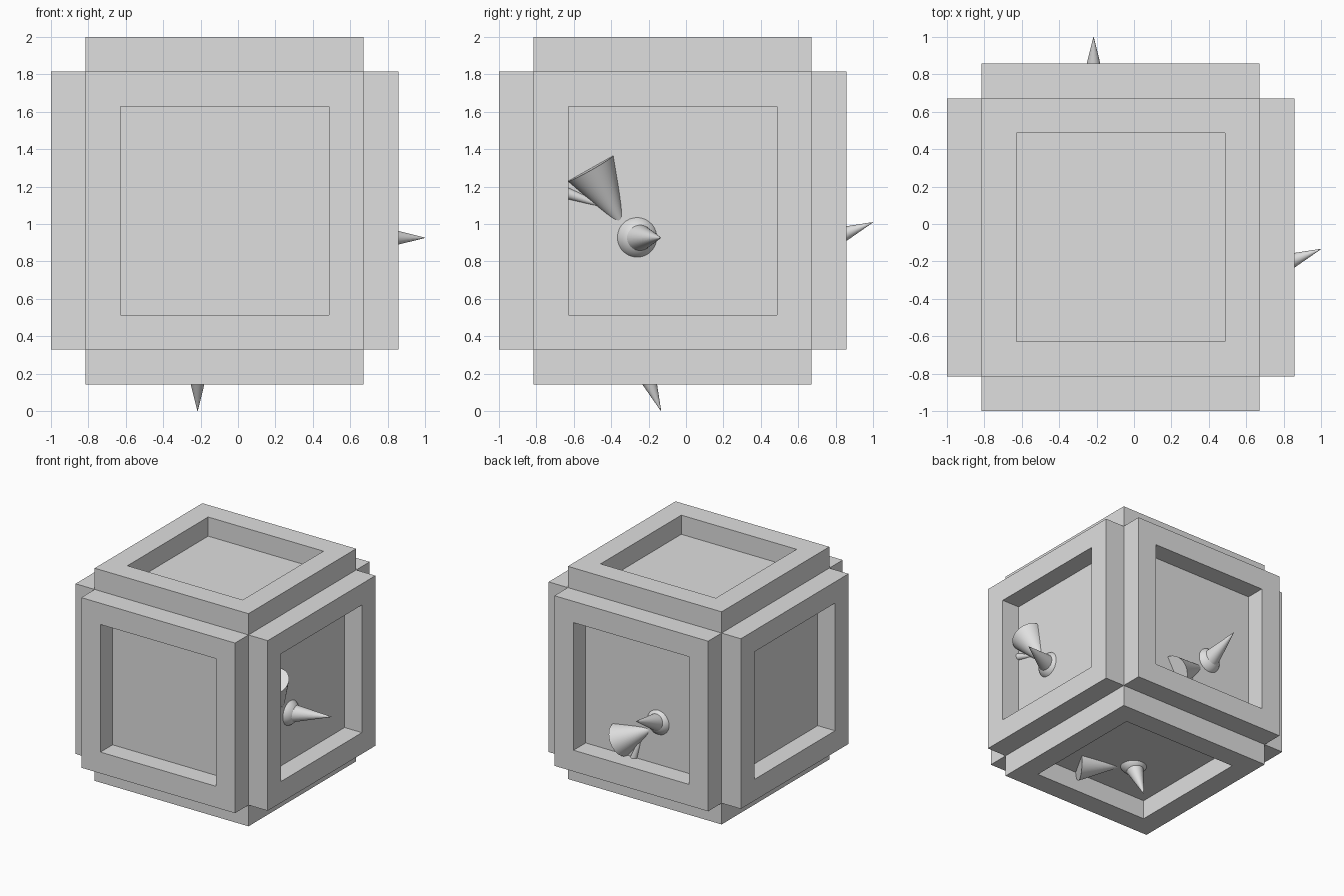
import bpy, bmesh
from mathutils import Vector, Matrix

if "Cube" in bpy.data.objects:
    bpy.data.objects.remove(bpy.data.objects["Cube"])

CENTRE = Vector((-0.0714, -0.0714, 1.0714))
U = 0.3714                      # block is 5 units wide overall

grey = bpy.data.materials.new("plain grey")
grey.diffuse_color = (0.74, 0.74, 0.74, 1)
grey.use_nodes = True
grey.node_tree.nodes["Principled BSDF"].inputs["Base Color"].default_value = grey.diffuse_color


def finish(name, bm, smooth=False):
    me = bpy.data.meshes.new(name)
    bm.to_mesh(me)
    bm.free()
    me.materials.append(grey)
    ob = bpy.data.objects.new(name, me)
    bpy.context.collection.objects.link(ob)
    if smooth:
        bpy.ops.object.select_all(action='DESELECT')
        ob.select_set(True)
        bpy.context.view_layer.objects.active = ob
        bpy.ops.object.shade_smooth_by_angle(angle=0.6)
    return ob


def push(bm, faces, dist):
    """Extrude every face on its own along its outward direction."""
    new = bmesh.ops.extrude_discrete_faces(bm, faces=faces)["faces"]
    for f in new:
        out = f.calc_center_median().normalized()
        bmesh.ops.translate(bm, vec=out * dist, verts=f.verts[:])
    return new


# Block: cube core, a raised frame on each face, a recessed panel in each frame
bm = bmesh.new()
bmesh.ops.create_cube(bm, size=4 * U)
tops = push(bm, bm.faces[:], 0.5 * U)
bm.normal_update()
bmesh.ops.inset_individual(bm, faces=tops, thickness=0.5 * U, depth=0,
                           use_even_offset=True)
push(bm, tops, -0.45 * U)
bmesh.ops.recalc_face_normals(bm, faces=bm.faces[:])
bmesh.ops.translate(bm, vec=CENTRE, verts=bm.verts[:])
finish("framed_block", bm)


def cone(name, rot, base, tip, r):
    base, tip = rot @ Vector(base), rot @ Vector(tip)
    d = tip - base
    m = (Matrix.Translation(CENTRE + (base + tip) / 2)
         @ d.to_track_quat('Z', 'Y').to_matrix().to_4x4())
    bm = bmesh.new()
    bmesh.ops.create_cone(bm, cap_ends=True, segments=48, radius1=r,
                          radius2=0.001, depth=d.length, matrix=m)
    finish(name, bm, True)


# Ornament of ball, spike and two cones, defined on the right face and
# turned onto the back and the underside
turns = {
    "right": Matrix.Identity(3),
    "back": Matrix(((0, 0, 1), (1, 0, 0), (0, 1, 0))),
    "bottom": Matrix(((0, 0, 1), (0, 1, 0), (-1, 0, 0))),
}
for side, rot in turns.items():
    bm = bmesh.new()
    bmesh.ops.create_uvsphere(
        bm, u_segments=32, v_segments=20, radius=0.12,
        matrix=Matrix.Translation(CENTRE + rot @ Vector((0.705, -0.19, -0.143))))
    finish("ball_" + side, bm, True)
    cone("spike_" + side, rot, (0.72, -0.203, -0.145), (1.0714, -0.062, -0.145), 0.088)
    cone("large_cone_" + side, rot, (0.757, -0.439, 0.226), (0.73, -0.249, -0.111), 0.139)
    cone("small_cone_" + side, rot, (0.762, -0.65, 0.122), (0.75, -0.279, -0.005), 0.038)
